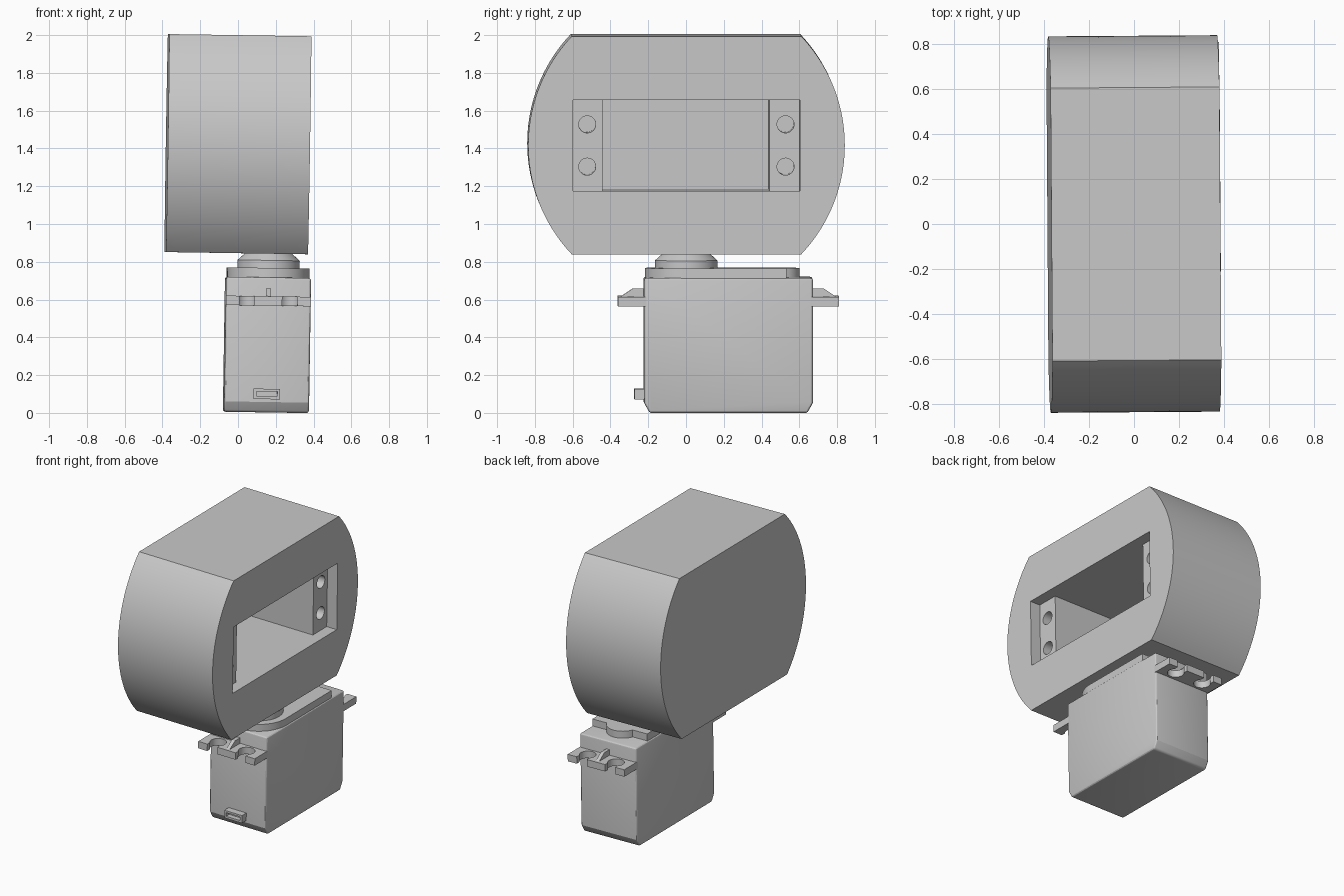
import bpy
import bmesh
from math import sin, cos, asin, radians, pi, degrees
from mathutils import Matrix

cube = bpy.data.objects.get("Cube")
if cube:
    bpy.data.objects.remove(cube)

grey = bpy.data.materials.new("plain_grey")
grey.use_nodes = True
grey.diffuse_color = (0.58, 0.58, 0.58, 1)
grey.node_tree.nodes["Principled BSDF"].inputs["Base Color"].default_value = (0.58, 0.58, 0.58, 1)

SX = 0.165          # centre line of the servo in x
HZ = 1.4225         # centre height of the housing
parts = []


def arc(cx, cy, r, a0, a1, n):
    """Points on an arc, angles in degrees."""
    return [(cx + r * cos(radians(a0 + (a1 - a0) * i / n)),
             cy + r * sin(radians(a0 + (a1 - a0) * i / n))) for i in range(n + 1)]


def rect(a0, a1, b0, b1):
    return [(a0, b0), (a1, b0), (a1, b1), (a0, b1)]


def prism(name, pts, axis, lo, hi, taper=None):
    """Extrude an outline along x (points are y, z) or z (points are x, y)."""
    def place(a, b, h):
        return (h, a, b) if axis == "x" else (a, b, h)
    bm = bmesh.new()
    k = taper or 1
    low = [bm.verts.new(place(a, b, lo)) for a, b in pts]
    high = [bm.verts.new(place(SX + (a - SX) * k, b * k, hi) if taper else place(a, b, hi))
            for a, b in pts]
    bm.faces.new(low)
    bm.faces.new(high)
    n = len(pts)
    for i in range(n):
        j = (i + 1) % n
        bm.faces.new((low[i], low[j], high[j], high[i]))
    bmesh.ops.recalc_face_normals(bm, faces=bm.faces)
    mesh = bpy.data.meshes.new(name)
    bm.to_mesh(mesh)
    bm.free()
    mesh.materials.append(grey)
    obj = bpy.data.objects.new(name, mesh)
    bpy.context.collection.objects.link(obj)
    parts.append(obj)
    return obj


def select(obj):
    bpy.ops.object.select_all(action="DESELECT")
    obj.select_set(True)
    bpy.context.view_layer.objects.active = obj


def cut(obj, cutter):
    mod = obj.modifiers.new("cut", "BOOLEAN")
    mod.operation = "DIFFERENCE"
    mod.solver = "EXACT"
    mod.object = cutter
    select(obj)
    bpy.ops.object.modifier_apply(modifier=mod.name)
    parts.remove(cutter)
    bpy.data.objects.remove(cutter)


def bevel(obj, width, segments):
    mod = obj.modifiers.new("bevel", "BEVEL")
    mod.width = width
    mod.segments = segments
    select(obj)
    bpy.ops.object.modifier_apply(modifier=mod.name)


# Housing: a disc with flat top and bottom, and a stepped pocket with screw holes
R, FLAT, HALF = 0.838, 0.577, 0.376
lim = degrees(asin(FLAT / R))
outline = arc(0, HZ, R, -lim, lim, 40) + arc(0, HZ, R, 180 - lim, 180 + lim, 40)
housing = prism("housing", outline, "x", -HALF - 0.007, HALF - 0.007)
face = HALF - 0.007
cut(housing, prism("cut", rect(-0.60, 0.60, 1.18, 1.662), "x", face - 0.08, face + 0.1))
cut(housing, prism("cut", rect(-0.445, 0.44, 1.18, 1.662), "x", face - 0.66, face + 0.1))
for y in (-0.525, 0.525):
    for z in (1.308, 1.532):
        cut(housing, prism("cut", arc(y, z, 0.045, 0, 350, 35), "x", face - 0.3, face + 0.1))

# Servo case, with sloped lower ends and softened edges
case = prism("servo_case",
             [(-0.225, 0.06), (-0.195, 0.005), (0.64, 0.005), (0.67, 0.06),
              (0.67, 0.72), (-0.225, 0.72)], "x", SX - 0.225, SX + 0.225)
bevel(case, 0.014, 3)

# Gear cover: round at the shaft, small lobe at the back
a = degrees(asin(0.04 / 0.11))
prism("gear_cover",
      arc(SX, 0, 0.218, 180, 360, 32) + [(SX + 0.218, 0.53)]
      + arc(SX, 0.49, 0.11, a, 180 - a, 16) + [(SX - 0.218, 0.53)], "z", 0.71, 0.77)

# Output shaft collar and its tapered top
ring = arc(SX, 0, 0.165, 0, 354, 59)
prism("shaft_collar", ring, "z", 0.76, 0.81)
prism("shaft_cone", ring, "z", 0.81, 0.86, taper=0.66)

# Mounting tabs with open screw slots, and a gusset on each
NECK, HOLE = 0.04, 0.055
s = degrees(asin(NECK / HOLE))
for name, y_in, d in (("front", -0.225, -1), ("back", 0.67, 1)):
    edge = y_in + d * 0.138
    mid = y_in + d * 0.07
    pts = [(SX - 0.225, y_in - d * 0.02), (SX - 0.225, edge)]
    for cx in (SX - 0.113, SX + 0.113):
        hole = [(cx + u, mid + d * v)
                for u, v in arc(0, 0, HOLE, 90 + s, 450 - s, 24)]
        pts += [(cx - NECK, edge)] + hole + [(cx + NECK, edge)]
    pts += [(SX + 0.225, edge), (SX + 0.225, y_in - d * 0.02)]
    prism(name + "_mounting_tab", pts, "z", 0.57, 0.62)
    prism(name + "_gusset",
          [(y_in - d * 0.02, 0.61), (y_in + d * 0.12, 0.61), (y_in + d * 0.12, 0.62),
           (y_in + d * 0.06, 0.66), (y_in - d * 0.02, 0.66)], "x", SX - 0.013, SX + 0.013)

# Cable socket with a recessed opening
socket = prism("cable_socket", rect(-0.275, -0.20, 0.075, 0.13), "x", SX - 0.07, SX + 0.07)
cut(socket, prism("cut", rect(-0.30, -0.24, 0.09, 0.116), "x", SX - 0.055, SX + 0.055))

# Smooth the curved sides, then lean the whole assembly slightly
pivot = Matrix.Translation((0, 0, 1))
lean = (pivot @ Matrix.Rotation(radians(0.4), 4, "Z")
        @ Matrix.Rotation(radians(0.9), 4, "Y") @ pivot.inverted())
for obj in parts:
    select(obj)
    bpy.ops.object.shade_smooth_by_angle(angle=radians(25))
    obj.matrix_world = lean
